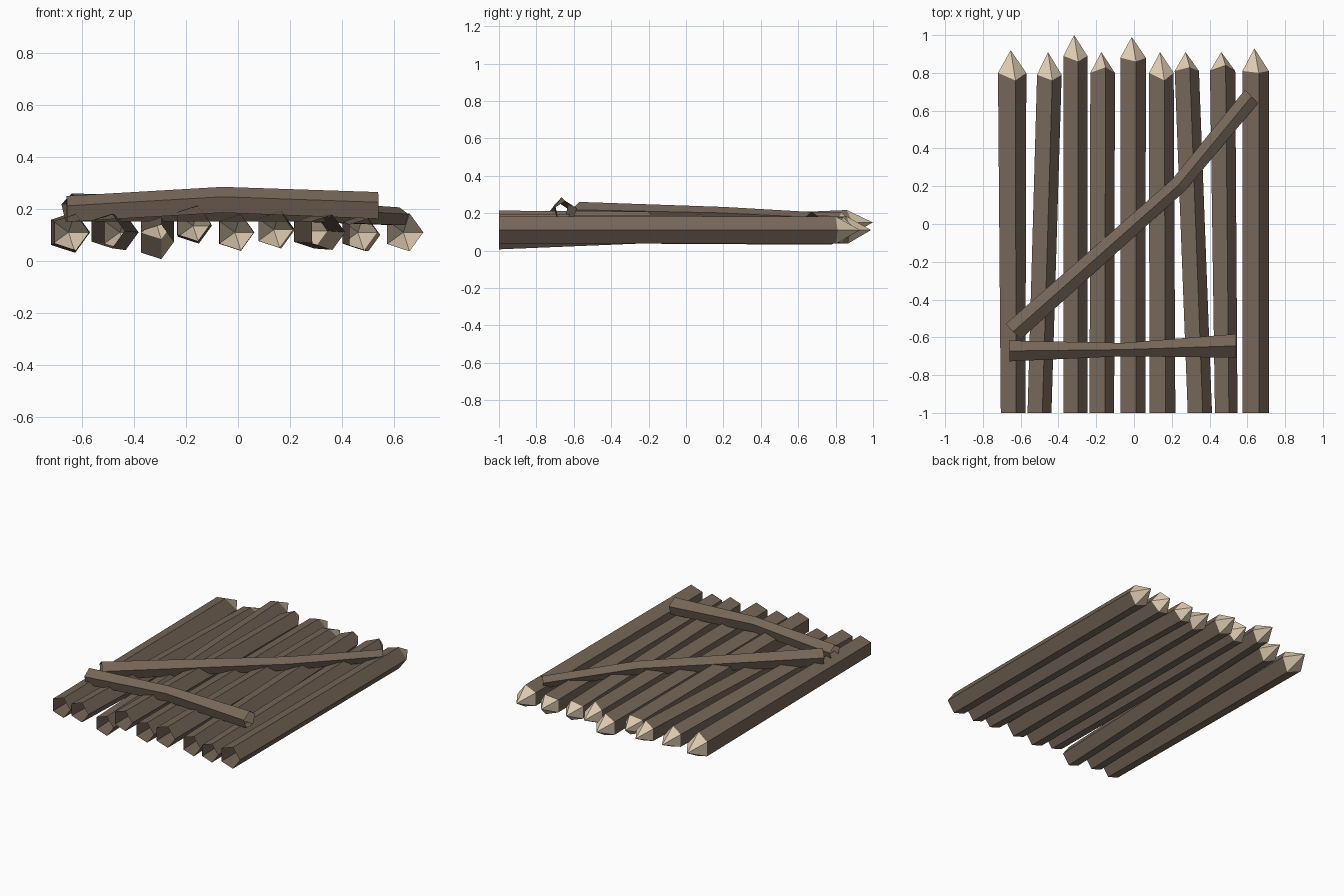
import bpy, bmesh, math
from mathutils import Vector

if "Cube" in bpy.data.objects:
    bpy.data.objects.remove(bpy.data.objects["Cube"])


def material(name, rgb):
    m = bpy.data.materials.new(name)
    m.diffuse_color = (*rgb, 1)
    m.use_nodes = True
    m.node_tree.nodes["Principled BSDF"].inputs["Base Color"].default_value = m.diffuse_color
    return m


BARK = material("weathered brown wood", (0.18, 0.132, 0.096))
CUT = material("pale cut wood", (0.72, 0.59, 0.43))


def ring(bm, c, u, v, ru, rv, start=0):
    """Five-sided cross-section in the plane of u and v."""
    return [bm.verts.new(c + u * ru * math.cos(start + i * math.tau / 5)
                         + v * rv * math.sin(start + i * math.tau / 5)) for i in range(5)]


def finish(name, bm):
    bmesh.ops.recalc_face_normals(bm, faces=bm.faces)
    me = bpy.data.meshes.new(name)
    bm.to_mesh(me)
    bm.free()
    me.materials.append(BARK)
    me.materials.append(CUT)
    bpy.context.collection.objects.link(bpy.data.objects.new(name, me))


def bridge(bm, a, b):
    for i in range(5):
        j = (i + 1) % 5
        bm.faces.new((a[i], a[j], b[j], b[i]))


X, Z = Vector((1, 0, 0)), Vector((0, 0, 1))


# Upright stakes: hollow five-sided logs with pale sharpened tips
def stake(n, bx, bz, br, tx, tz, tr, shoulder, notch, tip_y):
    bm = bmesh.new()
    a = ring(bm, Vector((bx, -1, bz)), X, Z, br, br)
    b = ring(bm, Vector((tx, shoulder, tz)), X, Z, tr, tr)
    b[1].co.y += notch                     # uneven axe cut
    b[4].co.y += notch * 0.6
    bridge(bm, a, b)
    tip = bm.verts.new((tx, tip_y, tz))
    for i in range(5):
        bm.faces.new((b[i], b[(i + 1) % 5], tip)).material_index = 1
    finish(f"stake_{n}", bm)


STAKES = [
    (-.647, .11, .072, -.653, .11, .083, .80, -.04, .92),
    (-.507, .115, .07, -.455, .11, .072, .79, -.03, .91),
    (-.317, .073, .070, -.317, .15, .070, .89, -.03, 1.0),
    (-.177, .145, .072, -.173, .135, .072, .80, .03, .91),
    (-.012, .11, .072, -.012, .11, .075, .88, -.02, .99),
    (.143, .12, .076, .138, .12, .072, .80, -.04, .91),
    (.342, .11, .071, .273, .115, .071, .81, .02, .91),
    (.482, .10, .066, .462, .11, .074, .81, .03, .91),
    (.637, .11, .077, .637, .11, .077, .81, -.01, .93),
]
for n, s in enumerate(STAKES, 1):
    stake(n, *s)


# Braces: five-sided poles bent through a middle ring
def brace(name, stations):
    bm = bmesh.new()
    pts = [Vector(s[:3]) for s in stations]
    along = pts[-1] - pts[0]
    side = Vector((-along.y, along.x, 0)).normalized()
    rings = [ring(bm, p, side, Z, s[3], s[4], math.pi / 2) for p, s in zip(pts, stations)]
    for a, b in zip(rings, rings[1:]):
        bridge(bm, a, b)
    finish(name, bm)


brace("cross_brace", [(-.66, -.672, .195, .058, .055),
                      (-.06, -.665, .230, .037, .055),
                      (.54, -.645, .208, .066, .057)])
brace("diagonal_brace", [(-.64, -.57, .200, .060, .060),
                         (.235, .205, .188, .048, .045),
                         (.622, .675, .168, .052, .038)])
